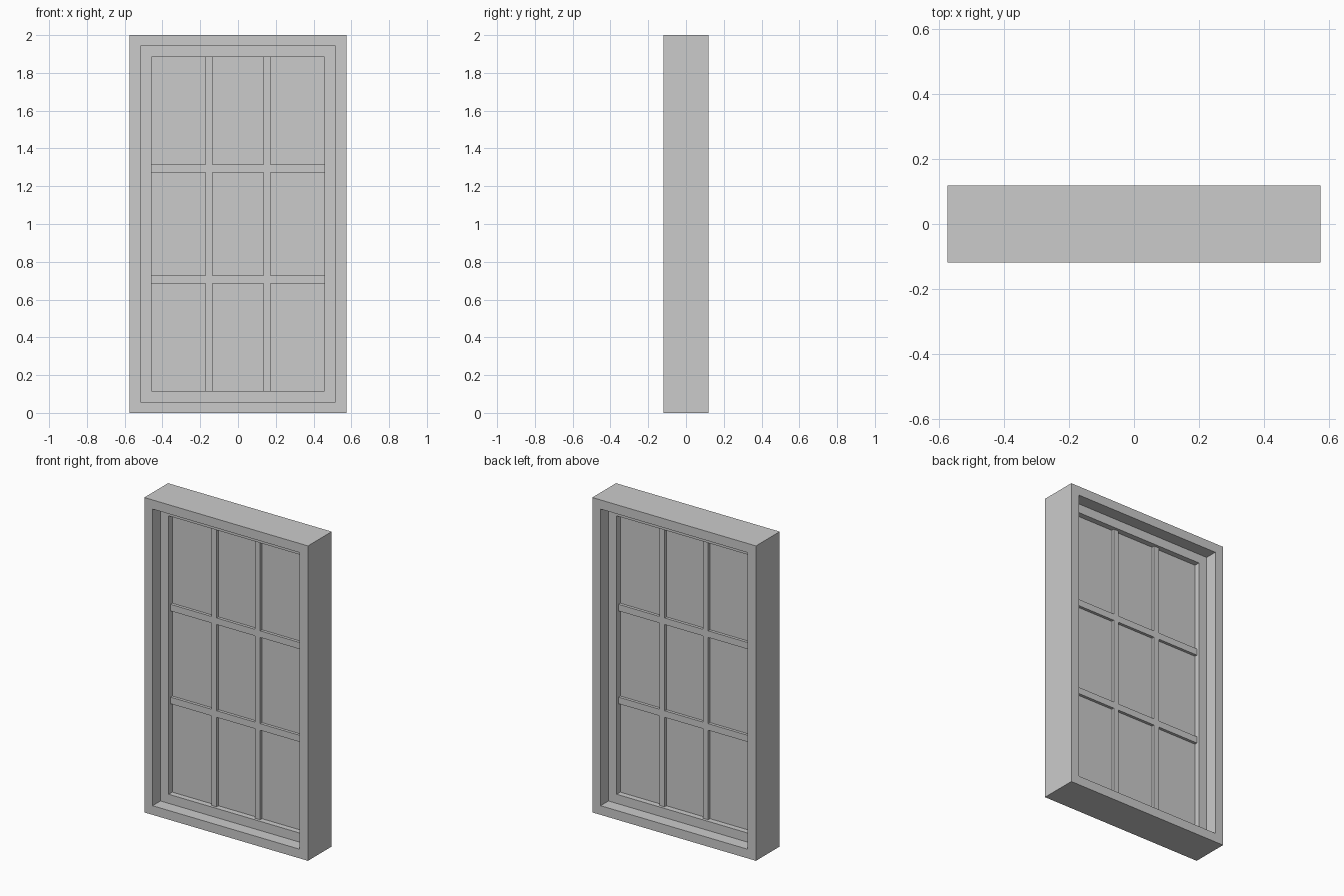
import bpy, bmesh

if "Cube" in bpy.data.objects:
    bpy.data.objects.remove(bpy.data.objects["Cube"])

W, H, D = 1.15, 2.0, 0.238      # overall size
RAIL = 0.058                    # face width of casing and sash
BAR_X, BAR_Z = 0.037, 0.042     # glazing bar face widths


def lattice(name, xs, zs, solid, depth):
    """Flat x-z grid keeping only the solid cells, extruded evenly about y = 0."""
    bm = bmesh.new()
    v = [[bm.verts.new((x, -depth / 2, z)) for z in zs] for x in xs]
    faces = []
    for i in range(len(xs) - 1):
        for j in range(len(zs) - 1):
            if solid(i, j):
                faces.append(bm.faces.new((v[i][j], v[i + 1][j], v[i + 1][j + 1], v[i][j + 1])))
    loose = [p for p in bm.verts if not p.link_faces]
    bmesh.ops.delete(bm, geom=loose, context='VERTS')
    ext = bmesh.ops.extrude_face_region(bm, geom=faces, use_keep_orig=True)
    moved = [g for g in ext['geom'] if isinstance(g, bmesh.types.BMVert)]
    bmesh.ops.translate(bm, verts=moved, vec=(0, depth, 0))
    bmesh.ops.recalc_face_normals(bm, faces=bm.faces)
    mesh = bpy.data.meshes.new(name)
    bm.to_mesh(mesh)
    bm.free()
    obj = bpy.data.objects.new(name, mesh)
    bpy.context.collection.objects.link(obj)
    return obj


def ring(name, inset, depth):
    """Rectangular frame of width RAIL, set in from the overall outline."""
    a, b = W / 2 - inset, W / 2 - inset - RAIL
    return lattice(name, [-a, -b, b, a],
                   [inset, inset + RAIL, H - inset - RAIL, H - inset],
                   lambda i, j: (i, j) != (1, 1), depth)


def bar_stops(lo, hi, width):
    """Edges of two bars dividing the span in three."""
    stops = [lo]
    for k in (1, 2):
        c = lo + (hi - lo) * k / 3
        stops += [c - width / 2, c + width / 2]
    return stops + [hi]


# Outer casing and the stepped-back sash
ring("casing", 0, D)
ring("sash", RAIL, 0.08)

# Glazing bars: two each way, flush at the crossings
half, bottom, top = W / 2 - 2 * RAIL, 2 * RAIL, H - 2 * RAIL
lattice("glazing_bars", bar_stops(-half, half, BAR_X), bar_stops(bottom, top, BAR_Z),
        lambda i, j: i % 2 or j % 2, 0.044)

# Thin glass pane in the middle
lattice("glass", [-half, half], [bottom, top], lambda i, j: True, 0.008)
